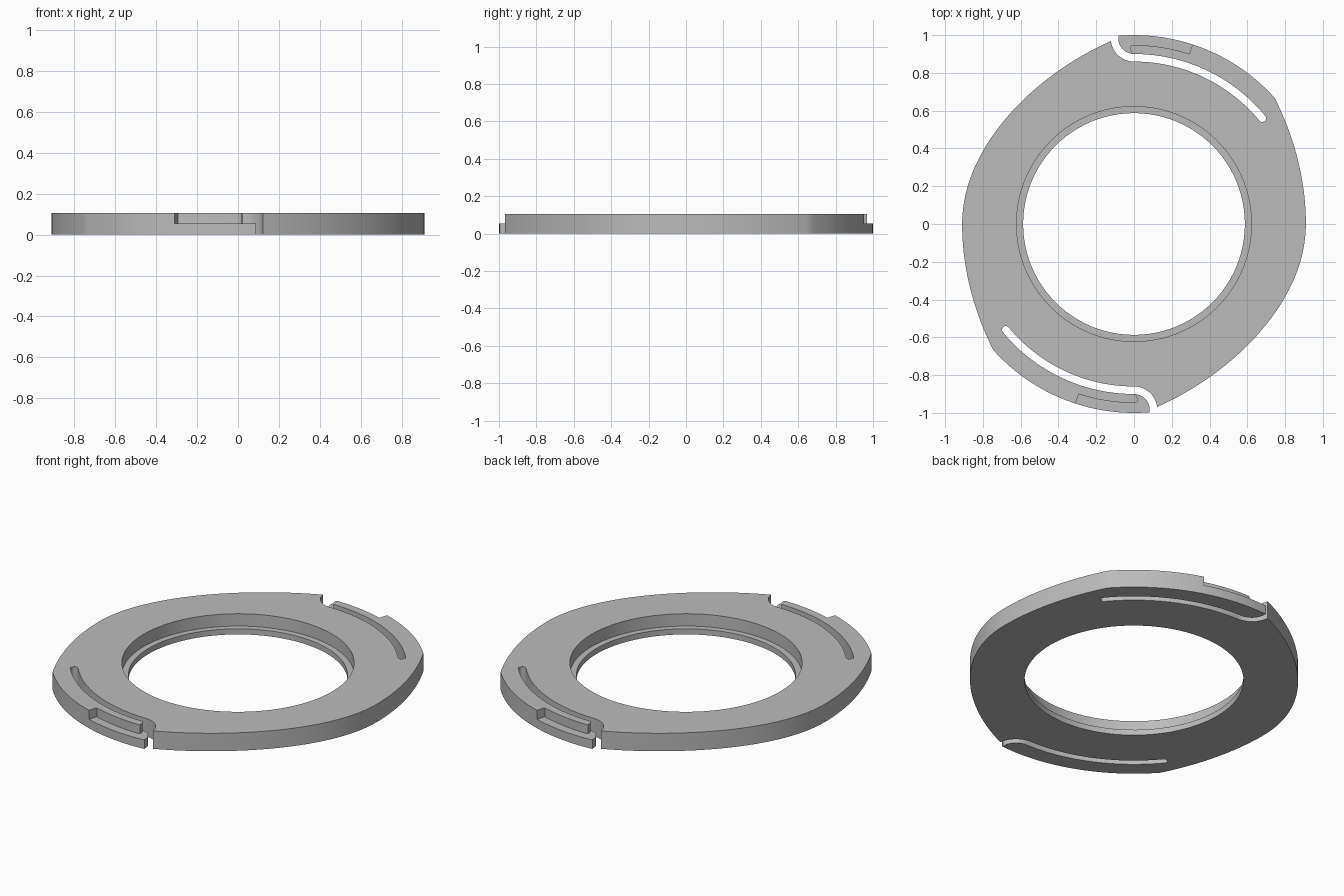
import bpy, bmesh, math
from math import radians, cos, sin
from mathutils import Vector
from mathutils.geometry import interpolate_bezier

cube = bpy.data.objects.get("Cube")
if cube:
    bpy.data.objects.remove(cube, do_unlink=True)

THICK, LEDGE, LIP = 0.106, 0.053, 0.033

grey = bpy.data.materials.new("plain grey")
grey.use_nodes = True
grey.diffuse_color = (0.5, 0.5, 0.5, 1)
grey.node_tree.nodes["Principled BSDF"].inputs["Base Color"].default_value = (0.5, 0.5, 0.5, 1)


def arc(r, a, b, n, centre=(0, 0)):
    """Points on an arc from angle a to b in degrees."""
    return [Vector((centre[0] + r * cos(radians(a + (b - a) * i / n)),
                    centre[1] + r * sin(radians(a + (b - a) * i / n)))) for i in range(n + 1)]


def bezier(*pts, n=20):
    p = [Vector((x, y, 0)) for x, y in pts]
    return [v.to_2d() for v in interpolate_bezier(*p, n)]


def prism(name, points, z0, z1):
    bm = bmesh.new()
    face = bm.faces.new([bm.verts.new((p.x, p.y, z0)) for p in points])
    up = bmesh.ops.extrude_face_region(bm, geom=[face])["geom"]
    bmesh.ops.translate(bm, vec=(0, 0, z1 - z0),
                        verts=[v for v in up if isinstance(v, bmesh.types.BMVert)])
    bmesh.ops.recalc_face_normals(bm, faces=bm.faces)
    mesh = bpy.data.meshes.new(name)
    bm.to_mesh(mesh)
    bm.free()
    mesh.materials.append(grey)
    obj = bpy.data.objects.new(name, mesh)
    bpy.context.collection.objects.link(obj)
    return obj


def cut(target, cutter):
    cutter.hide_render = True
    mod = target.modifiers.new(cutter.name, "BOOLEAN")
    mod.operation, mod.solver, mod.object = "DIFFERENCE", "EXACT", cutter
    bpy.context.view_layer.objects.active = target
    bpy.ops.object.modifier_apply(modifier=mod.name)
    bpy.data.objects.remove(cutter, do_unlink=True)


# Half outline: bulged edge, spring arm, slot and hooked gap
gap = (0, 0.983)
slot_end = (0.88 * cos(radians(39.5)), 0.88 * sin(radians(39.5)))
half = bezier((0.91, 0), (0.91, 0.25), (0.84, 0.48), (0.745, 0.667))
half += arc(1.0, 42.5, 95, 36)
half += arc(0.083, 172, 270, 12, gap)
half += arc(0.90, 89, 39.5, 32)
half += arc(0.02, 39.5, -140.5, 8, slot_end)[1:-1]
half += arc(0.86, 39.5, 90, 32)
half += arc(0.123, 268, 187, 12, gap)
half += bezier((-0.122, 0.968), (-0.51, 0.80), (-0.91, 0.42), (-0.91, 0), n=32)[1:-1]
ring = prism("locking_ring", half + [-p for p in half], 0, THICK)

# Stepped central hole
cut(ring, prism("hole_cutter", arc(0.587, 0, 360, 96)[:-1], -0.1, 0.3))
cut(ring, prism("counterbore_cutter", arc(0.622, 0, 360, 96)[:-1], LIP, 0.3))

# Lowered ledge on each arm, leaving a thin upright rib beside the slot
ledge = [Vector((0.345, 1.06))]
ledge += arc(0.947, 72, 90.5, 16)
ledge += [Vector((-0.019, 0.942)), Vector((-0.021, 0.93)), Vector((-0.015, 0.912)), Vector((-0.006, 0.9))]
ledge += arc(0.103, 266, 176, 10, gap)
ledge += [Vector((-0.11, 1.06))]
for side, sign in (("back", 1), ("front", -1)):
    cut(ring, prism(side + "_ledge_cutter", [p * sign for p in ledge], LEDGE, 0.3))

# Smooth curved walls, crisp edges
bpy.ops.object.select_all(action="DESELECT")
ring.select_set(True)
bpy.context.view_layer.objects.active = ring
bpy.ops.object.shade_smooth_by_angle(angle=radians(25))
